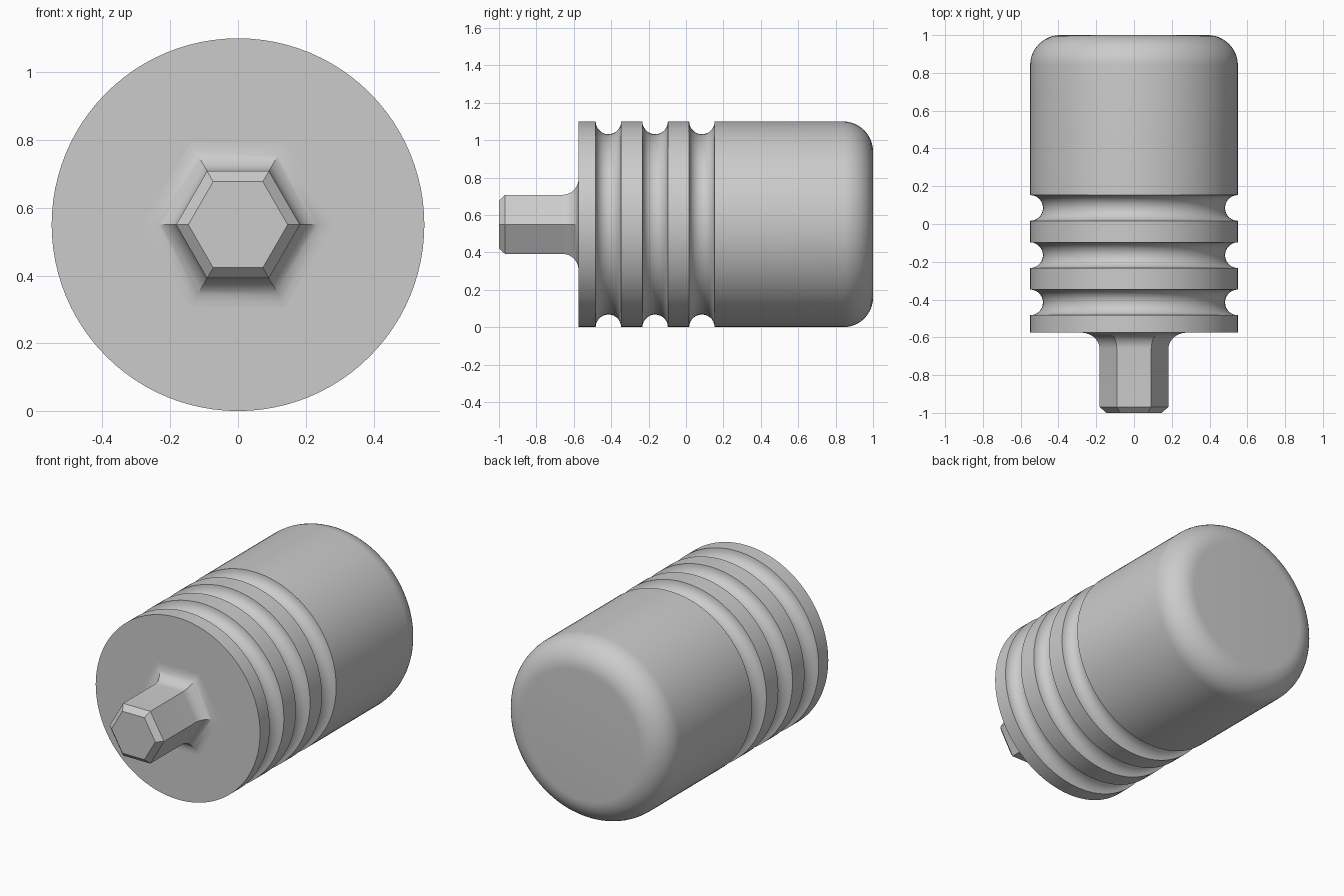
import bpy, bmesh
from math import sin, cos, pi, radians

cube = bpy.data.objects.get("Cube")
if cube:
    bpy.data.objects.remove(cube, do_unlink=True)

grey = bpy.data.materials.new("plain grey")
grey.use_nodes = True
GREY = (0.6, 0.6, 0.6, 1)
grey.diffuse_color = GREY
grey.node_tree.nodes["Principled BSDF"].inputs["Base Color"].default_value = GREY

RADIUS = 0.55
FRONT = -0.575


def arc(cy, cr, r, start, end, steps):
    """Points (y, radius) along an arc, angles in degrees from +y."""
    angles = [radians(start + (end - start) * i / steps) for i in range(steps + 1)]
    return [(cy + r * cos(a), cr + r * sin(a)) for a in angles]


def loft(name, profile, sides):
    """Sweep a (y, radius) profile around the long axis and cap both ends."""
    bm = bmesh.new()
    rings = [[bm.verts.new((r * cos(2 * pi * k / sides), y, RADIUS + r * sin(2 * pi * k / sides)))
              for k in range(sides)] for y, r in profile]
    for a, b in zip(rings, rings[1:]):
        for k in range(sides):
            n = (k + 1) % sides
            bm.faces.new((a[k], a[n], b[n], b[k]))
    bm.faces.new(rings[0])
    bm.faces.new(rings[-1])
    bmesh.ops.recalc_face_normals(bm, faces=bm.faces)
    mesh = bpy.data.meshes.new(name)
    bm.to_mesh(mesh)
    bm.free()
    mesh.materials.append(grey)
    obj = bpy.data.objects.new(name, mesh)
    bpy.context.collection.objects.link(obj)
    bpy.ops.object.select_all(action="DESELECT")
    obj.select_set(True)
    bpy.context.view_layer.objects.active = obj
    bpy.ops.object.shade_smooth_by_angle(angle=radians(30))


# Cylindrical body with three round grooves and a rounded back edge
body = [(FRONT, RADIUS)]
for centre in (-0.415, -0.165, 0.085):
    body += arc(centre, RADIUS, 0.068, 180, 360, 14)
body += arc(0.84, RADIUS - 0.16, 0.16, 90, 0, 12)
loft("grooved_body", body, 96)

# Hexagonal shank with a chamfered tip and a flared root
APOTHEM = 0.158
FLARE = 0.085
shank = [(-1, 0.127), (-0.968, APOTHEM)]
shank += arc(FRONT - FLARE, APOTHEM + FLARE, FLARE, 270, 360, 10)
loft("hex_shank", [(y, r / cos(pi / 6)) for y, r in shank], 6)
